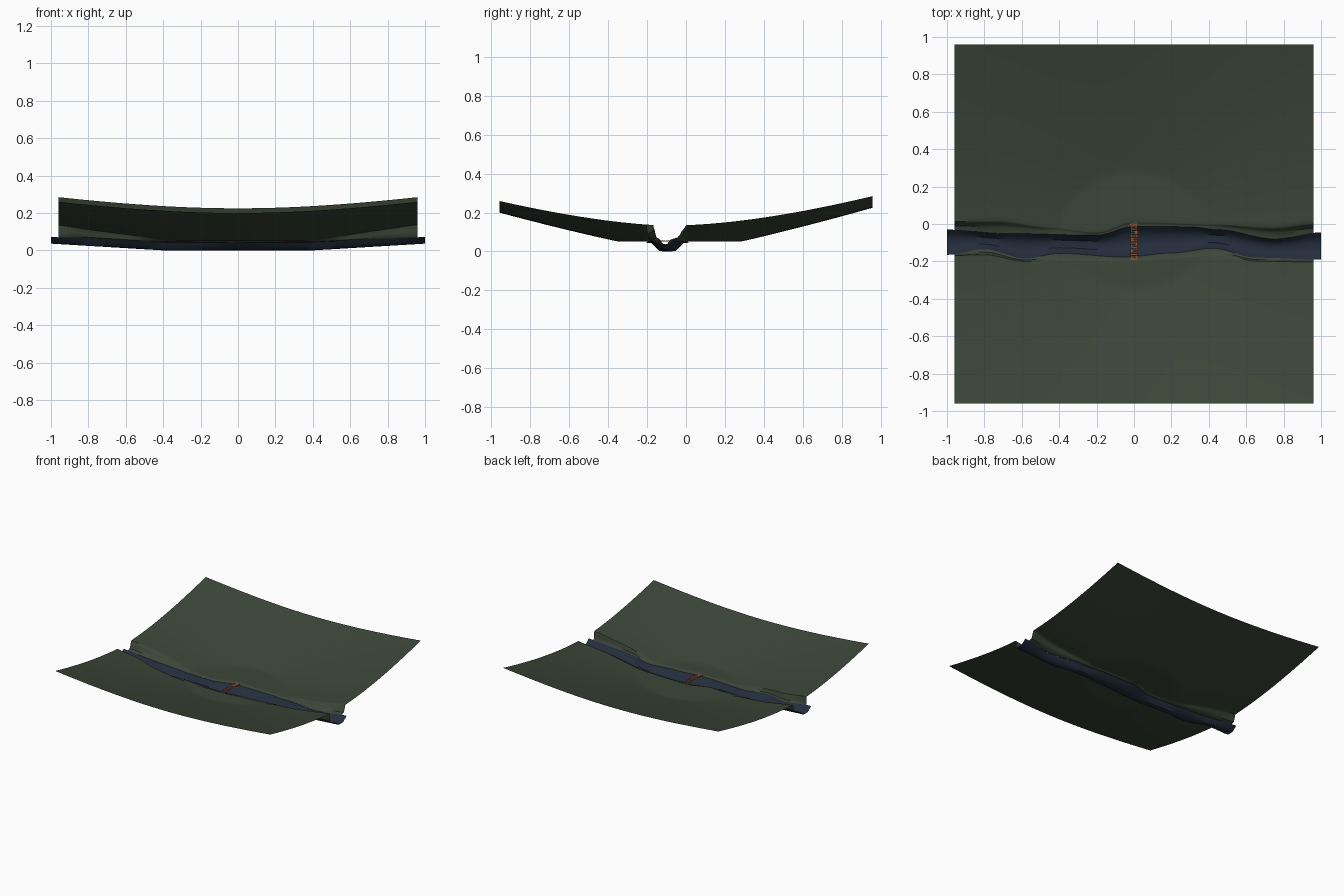
import bpy, bmesh, math, random
from mathutils import Matrix

random.seed(4)
if "Cube" in bpy.data.objects:
    bpy.data.objects.remove(bpy.data.objects["Cube"])

HALF = 0.96


def material(name, rgb):
    m = bpy.data.materials.new(name)
    m.use_nodes = True
    m.diffuse_color = (*rgb, 1)
    m.node_tree.nodes["Principled BSDF"].inputs["Base Color"].default_value = (*rgb, 1)
    return m


grass = material("dark_grass", (0.045, 0.062, 0.040))
water = material("deep_water", (0.017, 0.026, 0.045))
wood = material("rust_wood", (0.26, 0.085, 0.035))


def ease(points, x):
    """Smoothly interpolated value through (x, value) points."""
    if x <= points[0][0]:
        return points[0][1]
    for (x0, v0), (x1, v1) in zip(points, points[1:]):
        if x <= x1:
            t = (x - x0) / (x1 - x0)
            return v0 + (v1 - v0) * t * t * (3 - 2 * t)
    return points[-1][1]


# Meandering shorelines and bank tops, as y along x
BACK_SHORE = [(-1, -.03), (-.7, -.05), (-.2, -.06), (0, -.012), (.3, -.015), (.45, -.03), (.75, -.08), (1, -.045)]
BACK_BANK = [(-.96, .012), (-.72, .018), (-.45, -.015), (-.2, -.045), (0, .012), (.4, 0), (.75, -.015), (.96, .002)]
FRONT_SHORE = [(-1, -.165), (-.8, -.135), (-.58, -.185), (-.4, -.157), (-.05, -.177), (.2, -.155), (.42, -.13), (.65, -.18), (1, -.19)]
FRONT_BANK = [(-.96, -.168), (-.8, -.165), (-.58, -.2), (-.05, -.2), (.2, -.187), (.45, -.17), (.68, -.2), (.96, -.203)]


def land_height(x, y):
    """Valley rising away from the stream, with a flat clearing in the middle."""
    slope = 0.15 * math.hypot(x, y) - 0.012 + 0.085 * abs(y + 0.1) ** 1.5
    return max(0.05, slope)


def bed_height(x):
    return 0.06 * max(0, abs(x) - 0.4)


def rim_height(x):
    return 0.043 + bed_height(x) * 0.8


def sheet(name, columns, mat):
    """Skin a grid of points; every column has the same length."""
    bm = bmesh.new()
    rows = [[bm.verts.new(p) for p in col] for col in columns]
    for a, b in zip(rows, rows[1:]):
        for i in range(len(a) - 1):
            bm.faces.new((a[i], b[i], b[i + 1], a[i + 1]))
    bmesh.ops.recalc_face_normals(bm, faces=bm.faces)
    if sum(f.normal.z * f.calc_area() for f in bm.faces) < 0:
        bmesh.ops.reverse_faces(bm, faces=bm.faces)
    mesh = bpy.data.meshes.new(name)
    bm.to_mesh(mesh)
    bm.free()
    mesh.materials.append(mat)
    ob = bpy.data.objects.new(name, mesh)
    bpy.context.collection.objects.link(ob)
    bpy.ops.object.select_all(action="DESELECT")
    ob.select_set(True)
    bpy.context.view_layer.objects.active = ob
    bpy.ops.object.shade_smooth_by_angle(angle=math.radians(40))
    return ob


# Hillsides: each a steep bank wall followed by the open slope
def hillside(name, shore, bank, edge, steps=72, rows=40):
    columns = []
    for i in range(steps + 1):
        x = HALF * (2 * i / steps - 1)
        y0, y1 = ease(shore, x), ease(bank, x)
        z0, z1 = rim_height(x), land_height(x, y1)
        wall = [(0, 0), (0.5, 0.15), (0.72, 0.5), (0.85, 0.88)]
        col = [(x, y0 + (y1 - y0) * u, z0 + (z1 - z0) * v) for u, v in wall]
        for j in range(rows + 1):
            y = y1 + (edge - y1) * j / rows
            col.append((x, y, land_height(x, y)))
        columns.append(col)
    sheet(name, columns, grass)


hillside("back_hillside", BACK_SHORE, BACK_BANK, HALF)
hillside("front_hillside", FRONT_SHORE, FRONT_BANK, -HALF)

# Stream: a shallow trough tucked slightly under both banks
columns = []
for i in range(81):
    x = 2 * i / 80 - 1
    a, b = ease(FRONT_SHORE, x), ease(BACK_SHORE, x)
    bed, rim = bed_height(x), rim_height(x)
    section = [(0, 1), (0.14, 0.5), (0.3, 0.06), (0.5, 0), (0.7, 0.06), (0.86, 0.5), (1, 1)]
    columns.append([(x, a + (b - a) * u, bed + (rim - bed) * v) for u, v in section])
sheet("stream", columns, water)


# Footbridge: uneven planks on two arched rails
def deck(y):
    return 0.046 + 0.01 * math.cos((y + 0.095) / 0.11 * math.pi / 2)


bm = bmesh.new()


def block(x, y, z, size, turn=0, tilt=0):
    m = (Matrix.Translation((x, y, z)) @ Matrix.Rotation(turn, 4, "Z")
         @ Matrix.Rotation(tilt, 4, "X") @ Matrix.Diagonal((*size, 1)))
    bmesh.ops.create_cube(bm, size=1, matrix=m)


PLANKS = 18
for i in range(PLANKS):
    y = -0.2 + 0.21 * i / (PLANKS - 1)
    block(random.uniform(-.003, .003), y, deck(y),
          (random.uniform(.034, .044), .0095, .003), random.uniform(-.1, .1))
for x in (-0.012, 0.012):
    for i in range(10):
        y = -0.19 + 0.021 * i
        block(x, y, deck(y) - 0.003, (.004, .023, .003),
              tilt=math.atan((deck(y + .01) - deck(y - .01)) / .02))
mesh = bpy.data.meshes.new("footbridge")
bm.to_mesh(mesh)
bm.free()
mesh.materials.append(wood)
bpy.context.collection.objects.link(bpy.data.objects.new("footbridge", mesh))
